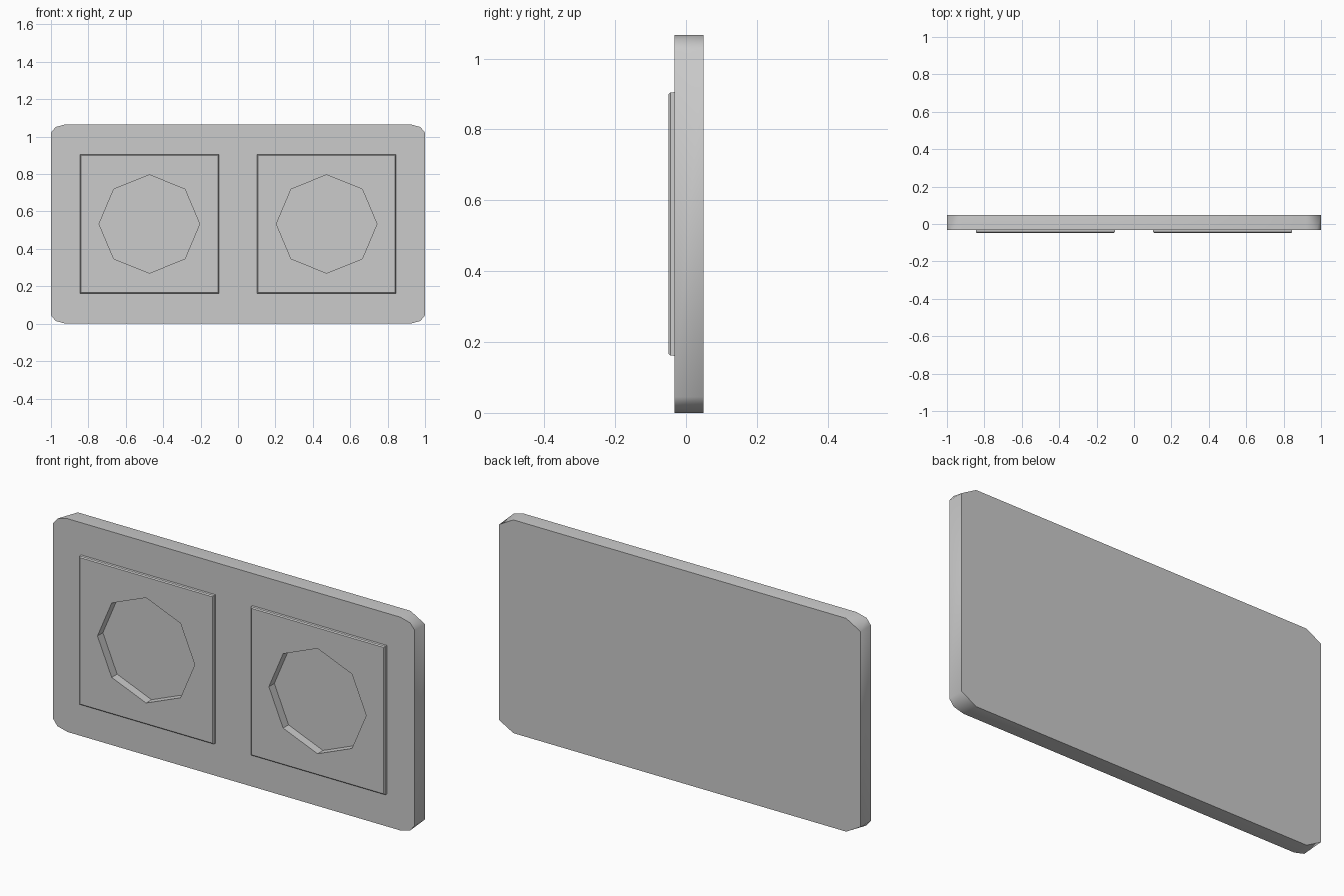
import bpy, bmesh, math

if "Cube" in bpy.data.objects:
    bpy.data.objects.remove(bpy.data.objects["Cube"])

HEIGHT, MID_Z = 1.066, 0.533
FRONT, BACK = -0.033, 0.049
INSERT_FRONT, FLOOR = -0.049, -0.006
INSERT_X = 0.474


def finish(name, bm):
    bmesh.ops.recalc_face_normals(bm, faces=bm.faces)
    mesh = bpy.data.meshes.new(name)
    bm.to_mesh(mesh)
    bm.free()
    obj = bpy.data.objects.new(name, mesh)
    bpy.context.collection.objects.link(obj)
    return obj


def loft(name, rings):
    """Closed solid through rings of (y, [(x, z), ...])."""
    bm = bmesh.new()
    loops = [[bm.verts.new((x, y, z)) for x, z in pts] for y, pts in rings]
    n = len(loops[0])
    for a, b in zip(loops, loops[1:]):
        for i in range(n):
            j = (i + 1) % n
            bm.faces.new((a[i], a[j], b[j], b[i]))
    bm.faces.new(loops[0])
    bm.faces.new(loops[-1])
    return finish(name, bm)


def square(cx, h):
    return [(cx + sx * h, MID_Z + sz * h) for sx, sz in ((-1, -1), (1, -1), (1, 1), (-1, 1))]


def octagon(cx):
    return [(cx + 0.269 * math.cos(i * math.pi / 4), MID_Z + 0.263 * math.sin(i * math.pi / 4))
            for i in range(8)]


def make_plate():
    # Corners have two facets at the front and one chamfer at the back
    bm = bmesh.new()
    front, back, corners = [], [], []
    for sx, sz in ((1, 1), (-1, 1), (-1, -1), (1, -1)):
        pts = [(1.0, MID_Z - 0.045), (0.975, MID_Z - 0.014), (0.92, MID_Z)]
        if sx * sz < 0:
            pts.reverse()
        pts = [(sx * x, MID_Z + sz * z) for x, z in pts]
        f = [bm.verts.new((x, FRONT, z)) for x, z in pts]
        b = [bm.verts.new((x, BACK, z)) for x, z in (pts[0], pts[2])]
        bm.faces.new((f[0], f[1], b[0]))
        bm.faces.new((f[1], b[1], b[0]))
        bm.faces.new((f[1], f[2], b[1]))
        front += f
        back += b
        corners.append((f, b))
    for i in range(4):
        (f, b), (g, c) = corners[i], corners[(i + 1) % 4]
        bm.faces.new((f[2], g[0], c[0], b[1]))
    bm.faces.new(front)
    bm.faces.new(back)
    return finish("wall_plate", bm)


def cut(obj, cutter):
    mod = obj.modifiers.new("recess", 'BOOLEAN')
    mod.operation = 'DIFFERENCE'
    mod.solver = 'EXACT'
    mod.object = cutter
    bpy.context.view_layer.objects.active = obj
    bpy.ops.object.modifier_apply(modifier=mod.name)


plate = make_plate()
parts = [plate]

# Raised square inserts with octagonal recesses
for side, sx in (("left", -1), ("right", 1)):
    cx = sx * INSERT_X
    insert = loft(side + "_insert", [
        (FRONT, square(cx, 0.372)),
        (INSERT_FRONT + 0.005, square(cx, 0.371)),
        (INSERT_FRONT, square(cx, 0.366))])
    cutter = loft(side + "_recess_cutter", [(-0.2, octagon(cx)), (FLOOR, octagon(cx))])
    cutter.hide_render = True
    # The insert is cut right through, the plate only to the recess floor
    through = loft(side + "_through_cutter", [(-0.2, octagon(cx)), (0.2, octagon(cx))])
    through.hide_render = True
    cut(insert, through)
    cut(plate, cutter)
    for helper in (cutter, through):
        bpy.data.objects.remove(helper)
    parts.append(insert)

# Smooth the rounded plate edge, keep everything else crisp
bpy.ops.object.select_all(action='DESELECT')
plate.select_set(True)
bpy.context.view_layer.objects.active = plate
bpy.ops.object.shade_smooth_by_angle(angle=math.radians(42))
